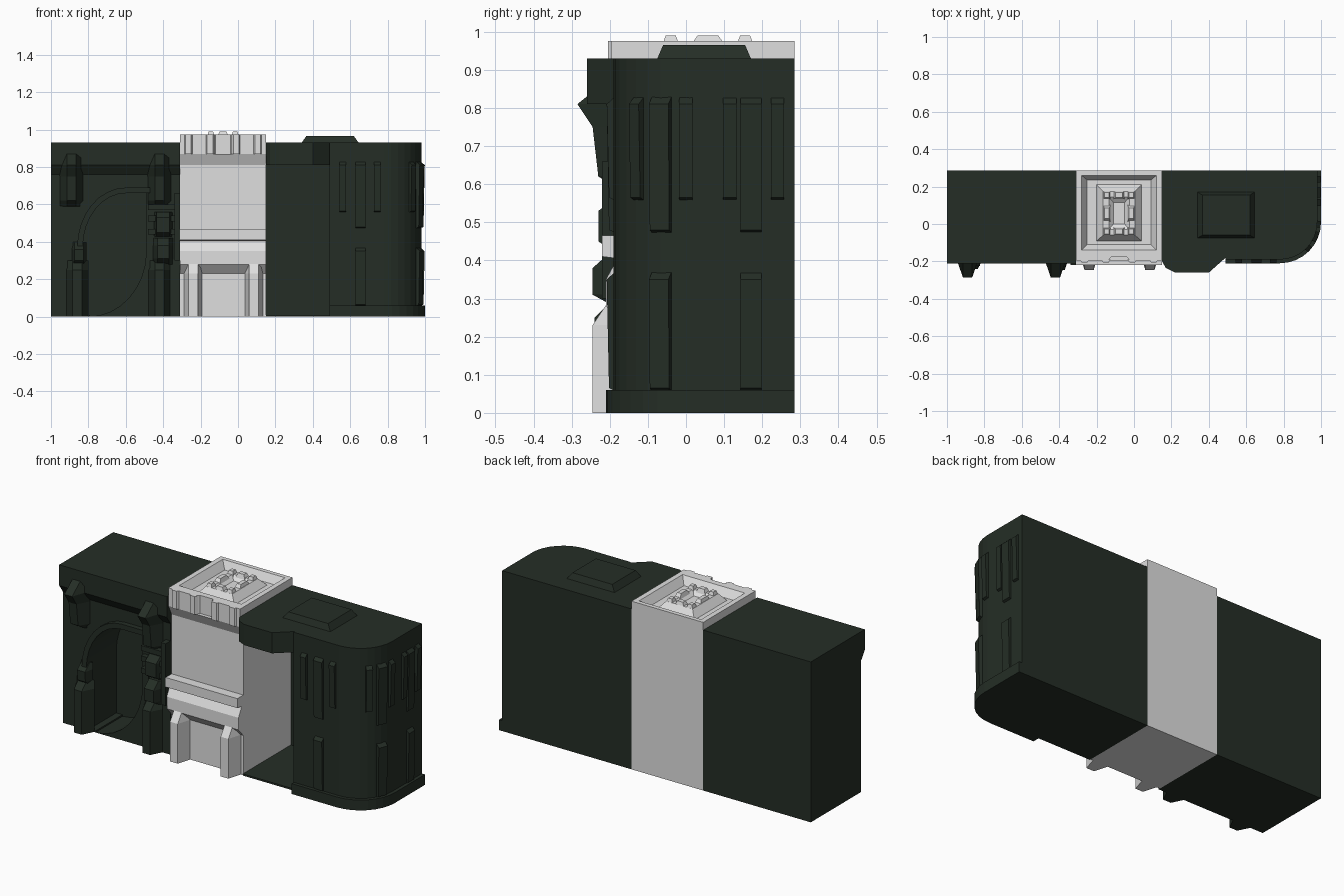
import bpy, bmesh, math
from mathutils import Matrix

if "Cube" in bpy.data.objects:
    bpy.data.objects.remove(bpy.data.objects["Cube"])


def material(name, rgb):
    m = bpy.data.materials.new(name)
    m.diffuse_color = (*rgb, 1)
    m.use_nodes = True
    m.node_tree.nodes["Principled BSDF"].inputs["Base Color"].default_value = m.diffuse_color
    return m


GREEN = material("dark green", (0.018, 0.027, 0.019))
WHITE = material("pale grey", (0.74, 0.74, 0.74))


def loft(name, loops, mat, matrix=None):
    """Bridge equal-length loops in order and cap both ends."""
    bm = bmesh.new()
    rings = [[bm.verts.new(p) for p in loop] for loop in loops]
    n = len(rings[0])
    for a, b in zip(rings, rings[1:]):
        for i in range(n):
            bm.faces.new((a[i], a[(i + 1) % n], b[(i + 1) % n], b[i]))
    bm.faces.new(rings[0][::-1])
    bm.faces.new(rings[-1])
    if matrix:
        bm.transform(matrix)
    bmesh.ops.recalc_face_normals(bm, faces=bm.faces)
    me = bpy.data.meshes.new(name)
    bm.to_mesh(me)
    bm.free()
    me.materials.append(mat)
    ob = bpy.data.objects.new(name, me)
    bpy.context.collection.objects.link(ob)
    return ob


def prism(name, pts, axis, lo, hi, mat, matrix=None):
    """Extrude a 2D outline along x (yz pts), y (xz pts) or z (xy pts)."""
    place = {"x": lambda p, t: (t, p[0], p[1]),
             "y": lambda p, t: (p[0], t, p[1]),
             "z": lambda p, t: (p[0], p[1], t)}[axis]
    return loft(name, [[place(p, t) for p in pts] for t in (lo, hi)], mat, matrix)


def rects(name, stages, mat):
    """Loft rectangles given as (x0, x1, y0, y1, z)."""
    return loft(name, [[(a, c, z), (b, c, z), (b, d, z), (a, d, z)]
                       for a, b, c, d, z in stages], mat)


def box(name, x0, x1, y0, y1, z0, z1, mat):
    return rects(name, [(x0, x1, y0, y1, z0), (x0, x1, y0, y1, z1)], mat)


def bracket(name, x, w0, w1, yback, stages, mat):
    """Tapered bracket: stages are (z, front y), w0 wide at back, w1 at front."""
    return loft(name, [[(x - w0 / 2, yback, z), (x - w1 / 2, y, z),
                        (x + w1 / 2, y, z), (x + w0 / 2, yback, z)]
                       for z, y in stages], mat)


def arc(cx, cz, rx, rz, a0, a1, n=8):
    return [(cx + rx * math.cos(math.radians(a0 + (a1 - a0) * i / n)),
             cz + rz * math.sin(math.radians(a0 + (a1 - a0) * i / n)))
            for i in range(n + 1)]


# ---- left wing: solid back, front layer with a curved alcove
box("left_wing_back", -1, -0.31, 0.07, 0.285, 0, 0.93, GREEN)
upper_arc = arc(-0.60, 0.37, 0.23, 0.29, 180, 90)
prism("left_wing_front_arch",
      [(-1, 0), (-0.83, 0)] + upper_arc + [(-0.31, 0.66), (-0.31, 0.93), (-1, 0.93)],
      "y", -0.175, 0.07, GREEN)
prism("alcove_curved_floor",
      arc(-0.80, 0.35, 0.31, 0.35, 270, 360) + [(-0.49, 0.66), (-0.31, 0.66), (-0.31, 0)],
      "y", -0.175, 0.07, GREEN)
box("alcove_sill", -0.83, -0.79, -0.175, 0.07, 0, 0.01, GREEN)
prism("left_wing_lip", [(-0.17, 0.93), (-0.21, 0.93), (-0.21, 0.81), (-0.175, 0.76), (-0.17, 0.76)],
      "x", -1, -0.31, GREEN)

# alcove arch trim
prism("alcove_trim", upper_arc + [(-0.47, 0.66), (-0.47, 0.69)]
      + arc(-0.60, 0.37, 0.26, 0.32, 90, 180),
      "y", -0.205, -0.17, GREEN)
bracket("alcove_trim_foot", -0.85, 0.08, 0.05, -0.17,
        [(0.27, -0.18), (0.30, -0.22), (0.36, -0.225), (0.40, -0.18)], GREEN)

# brackets under the lip and posts at the ground
for side, x, xl in (("left", -0.89, -0.86), ("right", -0.42, -0.42)):
    bracket(side + "_upper_bracket", x, 0.13, 0.05, -0.17,
            [(0.59, -0.18), (0.62, -0.23), (0.75, -0.245), (0.81, -0.285), (0.87, -0.21)], GREEN)
    bracket(side + "_ground_post", xl, 0.12, 0.05, -0.17,
            [(0, -0.24), (0.25, -0.24), (0.30, -0.19)], GREEN)

# stacked blocks on the right alcove jamb
bracket("jamb_lower_block", -0.40, 0.11, 0.06, -0.17,
        [(0.28, -0.19), (0.31, -0.245), (0.38, -0.245), (0.42, -0.20)], GREEN)
bracket("jamb_middle_block", -0.40, 0.10, 0.07, -0.17,
        [(0.43, -0.20), (0.45, -0.23), (0.53, -0.23), (0.56, -0.19)], GREEN)
for z in (0.44, 0.51, 0.57):
    box("jamb_band", -0.48, -0.31, -0.205, -0.17, z, z + 0.03, GREEN)
box("jamb_side_strip", -0.34, -0.31, -0.22, -0.17, 0.30, 0.66, GREEN)

# ---- central pale tower
prism("tower_body",
      [(0.285, 0), (0.285, 0.87), (-0.195, 0.87), (-0.165, 0.81), (-0.165, 0.465),
       (-0.22, 0.465), (-0.22, 0.41), (-0.18, 0.405), (-0.21, 0.35), (-0.21, 0.28),
       (-0.165, 0.23), (-0.165, 0)], "x", -0.31, 0.15, WHITE)
for x in (-0.24, 0.085):
    bracket("tower_buttress", x, 0.10, 0.05, -0.16,
            [(0, -0.245), (0.23, -0.245), (0.29, -0.205)], WHITE)

# roof cap with sunken tray and raised crown
rects("tower_cap", [
    (-0.31, 0.15, -0.17, 0.285, 0.87), (-0.31, 0.15, -0.17, 0.285, 0.975),
    (-0.28, 0.12, -0.14, 0.26, 0.975), (-0.25, 0.09, -0.11, 0.235, 0.93),
    (-0.20, 0.04, -0.09, 0.21, 0.93), (-0.165, 0.005, -0.06, 0.175, 0.972),
    (-0.135, -0.025, -0.03, 0.145, 0.972), (-0.11, -0.05, 0.0, 0.115, 0.95)], WHITE)
prism("tower_cap_front", [(-0.31, -0.165), (-0.31, -0.195), (-0.14, -0.195), (-0.12, -0.175),
                          (-0.04, -0.175), (-0.02, -0.195), (0.15, -0.195), (0.15, -0.165)],
      "z", 0.87, 0.975, WHITE)
for x in (-0.265, -0.15, -0.01, 0.105):
    bracket("cap_rib", x, 0.05, 0.03, -0.19, [(0.87, -0.205), (0.975, -0.205)], WHITE)
for i, cx in enumerate((-0.145, -0.08, -0.015)):
    for j, cy in enumerate((-0.04, 0.0575, 0.155)):
        if (i, j) == (1, 1):
            continue
        hx, hy = (0.03 if i == 1 else 0.02), (0.045 if j == 1 else 0.022)
        rects("crown_lump", [(cx - hx, cx + hx, cy - hy, cy + hy, 0.965),
                             (cx - hx * .6, cx + hx * .6, cy - hy * .6, cy + hy * .6, 0.99)], WHITE)

# ---- right wing: deep open bay under a canopy
prism("bay_canopy", [(0.15, -0.20), (0.17, -0.235), (0.22, -0.26), (0.40, -0.26), (0.49, -0.18),
                     (0.49, 0.285), (0.15, 0.285)], "z", 0.81, 0.93, GREEN)
box("bay_back_wall", 0.15, 0.49, 0.27, 0.285, 0, 0.81, GREEN)
box("bay_floor", 0.15, 0.49, -0.17, 0.27, 0, 0.01, GREEN)


# rounded corner block with a wider plinth
def corner_outline(d):
    r = 0.2 + d
    return [(0.49, -0.19 - d)] + arc(0.78, 0.01, r, r, 270, 360) + [(0.98 + d, 0.285), (0.49, 0.285)]


prism("corner_block", corner_outline(0), "z", 0, 0.93, GREEN)
prism("corner_plinth", corner_outline(0.02), "z", 0, 0.06, GREEN)
rects("roof_hatch", [(0.34, 0.645, -0.075, 0.17, 0.93), (0.365, 0.62, -0.06, 0.155, 0.965)], GREEN)


# vertical ribs laid on the corner block surface
def rib(x, y, ang, w, z0, z1):
    m = Matrix.Translation((x, y, 0)) @ Matrix.Rotation(ang, 4, "Z")
    prism("wall_rib", [(-0.02, z0), (0.012, z0 + 0.015), (0.018, z1 - 0.03), (-0.015, z1)],
          "x", -w / 2, w / 2, GREEN, m @ Matrix.Scale(-1, 4, (0, 1, 0)))


def surface(y):
    """Point and turn of the side wall at a given y."""
    if y >= 0.01:
        return 0.98, y, math.pi / 2
    a = math.asin((0.01 - y) / 0.2)
    return 0.78 + 0.2 * math.cos(a), y, math.pi / 2 - a


groups = [[(x, -0.19, 0) for x in (0.56, 0.655, 0.745)],
          [surface(y) for y in (-0.125, -0.065, 0.0)],
          [surface(y) for y in (0.115, 0.17, 0.24)]]
for left, mid, right in groups:
    rib(*left, 0.035, 0.55, 0.84)
    rib(*right, 0.035, 0.55, 0.84)
    rib(*mid, 0.055, 0.465, 0.84)
    rib(*mid, 0.055, 0.05, 0.38)
